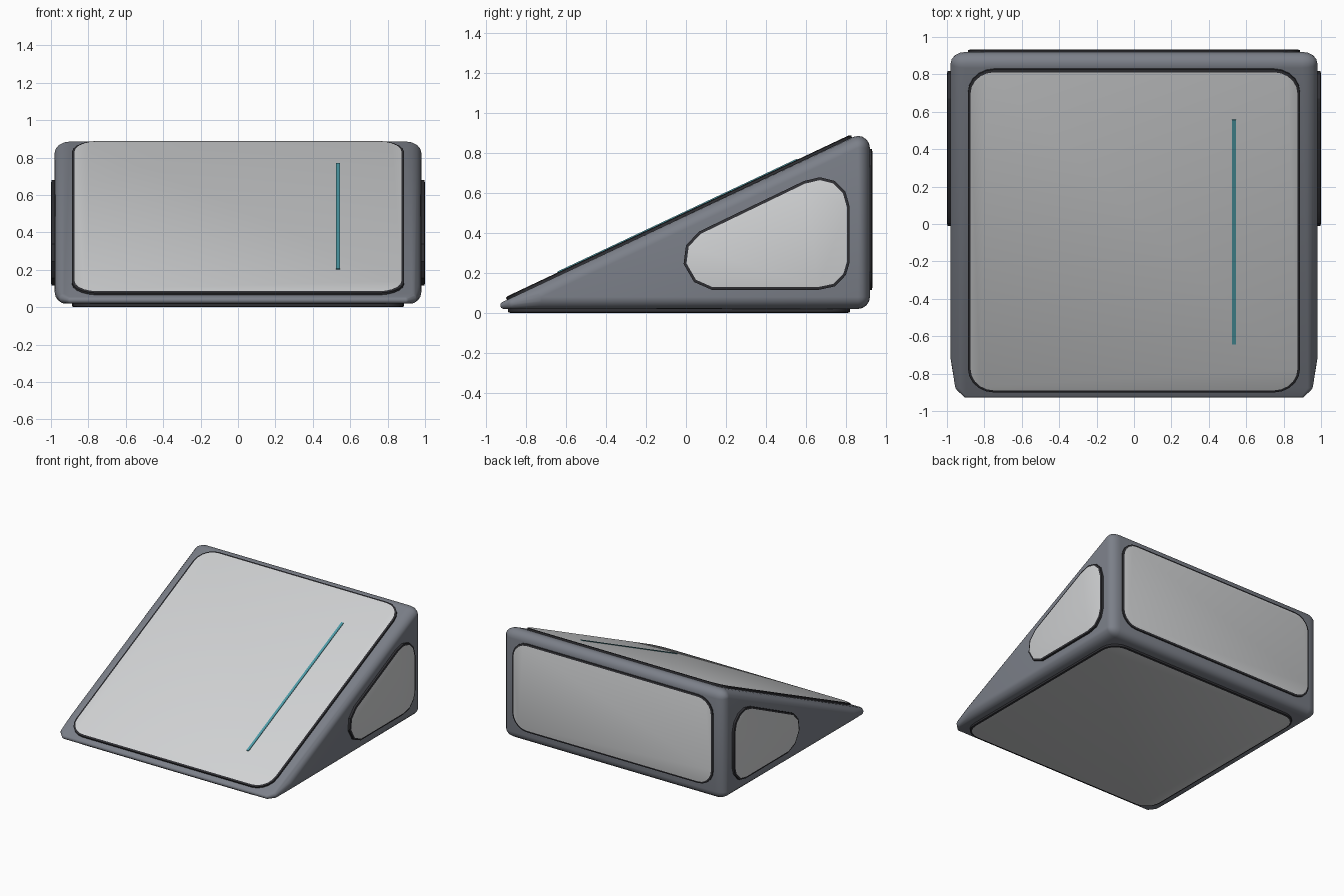
import bpy, bmesh, math
from mathutils import Vector, Matrix

if "Cube" in bpy.data.objects:
    bpy.data.objects.remove(bpy.data.objects["Cube"])

SLOPE = math.atan(0.471)          # tilt of the ramp
RAMP_Z = 0.487                    # ramp height at y = 0
BASE_Z, BACK_Y, SIDE_X = 0.02, 0.92, 0.98


def material(name, rgb):
    m = bpy.data.materials.new(name)
    m.diffuse_color = (*rgb, 1)
    m.use_nodes = True
    m.node_tree.nodes["Principled BSDF"].inputs["Base Color"].default_value = m.diffuse_color
    return m


GREY = material("slate grey", (0.20, 0.215, 0.25))
DARK = material("dark rim", (0.03, 0.03, 0.035))
LIGHT = material("light panel", (0.64, 0.65, 0.66))
TEAL = material("teal", (0.08, 0.34, 0.40))


def finish(bm, name, mats, angle=30):
    bmesh.ops.recalc_face_normals(bm, faces=bm.faces)
    me = bpy.data.meshes.new(name)
    bm.to_mesh(me)
    bm.free()
    for m in mats:
        me.materials.append(m)
    ob = bpy.data.objects.new(name, me)
    bpy.context.collection.objects.link(ob)
    bpy.ops.object.select_all(action='DESELECT')
    ob.select_set(True)
    bpy.context.view_layer.objects.active = ob
    bpy.ops.object.shade_smooth_by_angle(angle=math.radians(angle))
    return ob


# Wedge body: hull around rounded corners, tangent to every flat side
def corner(bm, x_edge, y, z, r, rx):
    s = math.degrees(SLOPE)
    rings = [-90, -67.5, -45, -22.5, 0, 22.5, 45, 67.5, 90, 90 + s,
             90 + s + 26, 90 + s + 52, 90 + s + 78, 90 + s + 104, 90 + s + 130]
    for side in (-1, 1):
        for lat in (0, 22.5, 45, 67.5, 90):
            c, sn = math.cos(math.radians(lat)), math.sin(math.radians(lat))
            for t in (rings if lat < 90 else [0]):
                t = math.radians(t)
                bm.verts.new((side * (x_edge - rx + rx * sn),
                              y + r * c * math.cos(t), z + r * c * math.sin(t)))


bm = bmesh.new()
R = 0.06
corner(bm, SIDE_X, BACK_Y - R, BASE_Z + R, R, 0.08)
top_y = BACK_Y - R
corner(bm, SIDE_X, top_y, RAMP_Z + math.tan(SLOPE) * top_y - R / math.cos(SLOPE), R, 0.08)
tip_y = (BASE_Z - RAMP_Z) / math.tan(SLOPE)
for r, edge in ((0.06, SIDE_X), (0.028, 0.957), (0.018, 0.915)):   # narrowing toe
    corner(bm, edge, tip_y + r / math.tan(SLOPE / 2), BASE_Z + r, r, r)
res = bmesh.ops.convex_hull(bm, input=bm.verts)
bmesh.ops.delete(bm, geom=[v for v in bm.verts if not v.link_faces], context='VERTS')
bmesh.ops.dissolve_limit(bm, angle_limit=0.003, verts=bm.verts, edges=bm.edges)
finish(bm, "wedge_body", [GREY], 35)


# Raised panels: dark rim with a light cap
def frame(u, v, origin):
    u, v = Vector(u), Vector(v)
    m = Matrix((u, v, u.cross(v))).transposed().to_4x4()
    m.translation = Vector(origin)
    return m


def panel(name, outline, matrix, height):
    bm = bmesh.new()
    sink, chamfer = 0.01, 0.004
    f = bm.faces.new([bm.verts.new((a, b, -sink)) for a, b in outline])
    f.normal_update()
    if f.normal.z < 0:
        f.normal_flip()
    ext = bmesh.ops.extrude_face_region(bm, geom=[f], use_keep_orig=True)
    up = [g for g in ext['geom'] if isinstance(g, bmesh.types.BMVert)]
    cap = [g for g in ext['geom'] if isinstance(g, bmesh.types.BMFace)][0]
    bmesh.ops.translate(bm, verts=up, vec=(0, 0, sink + height - chamfer))
    bm.normal_update()
    bmesh.ops.inset_region(bm, faces=[cap], thickness=0.014, use_even_offset=True)
    bmesh.ops.translate(bm, verts=cap.verts[:], vec=(0, 0, chamfer))
    cap.material_index = 1
    bm.transform(matrix)
    return finish(bm, name, [DARK, LIGHT], 25)


def rounded(x0, x1, y0, y1, r, n=5):
    pts = []
    for i, (cx, cy) in enumerate(((x1 - r, y1 - r), (x0 + r, y1 - r),
                                  (x0 + r, y0 + r), (x1 - r, y0 + r))):
        for k in range(n + 1):
            t = math.pi / 2 * (i + k / n)
            pts.append((cx + r * math.cos(t), cy + r * math.sin(t)))
    return pts


c, s = math.cos(SLOPE), math.sin(SLOPE)
ramp = frame((1, 0, 0), (0, c, s), (0, 0, RAMP_Z))
panel("ramp_panel", rounded(-0.888, 0.888, -0.99, 0.918, 0.14), ramp, 0.016)
panel("back_panel", rounded(-0.888, 0.888, 0.115, 0.82, 0.13),
      frame((-1, 0, 0), (0, 0, 1), (0, BACK_Y, 0)), 0.013)
panel("base_panel", rounded(-0.888, 0.888, -0.82, 0.89, 0.13),
      frame((1, 0, 0), (0, -1, 0), (0, 0, BASE_Z)), 0.02)

# Side windows, mirrored left and right
window = [(-0.012, 0.245), (0.0, 0.338), (0.065, 0.407), (0.59, 0.66), (0.67, 0.679),
          (0.745, 0.66), (0.797, 0.608), (0.819, 0.53), (0.819, 0.255), (0.80, 0.19),
          (0.745, 0.133), (0.665, 0.116), (0.128, 0.116), (0.04, 0.155)]
panel("right_panel", window, frame((0, 1, 0), (0, 0, 1), (SIDE_X, 0, 0)), 0.02)
panel("left_panel", [(-y, z) for y, z in window],
      frame((0, -1, 0), (0, 0, 1), (-SIDE_X, 0, 0)), 0.02)

# Thin teal stripe on the ramp
bm = bmesh.new()
bmesh.ops.create_cube(bm, size=1)
v0, v1 = -0.635 / c, 0.565 / c
bm.transform(ramp @ Matrix.Translation((0.535, (v0 + v1) / 2, 0.017))
             @ Matrix.Diagonal((0.02, v1 - v0, 0.008, 1)))
finish(bm, "ramp_stripe", [TEAL])
